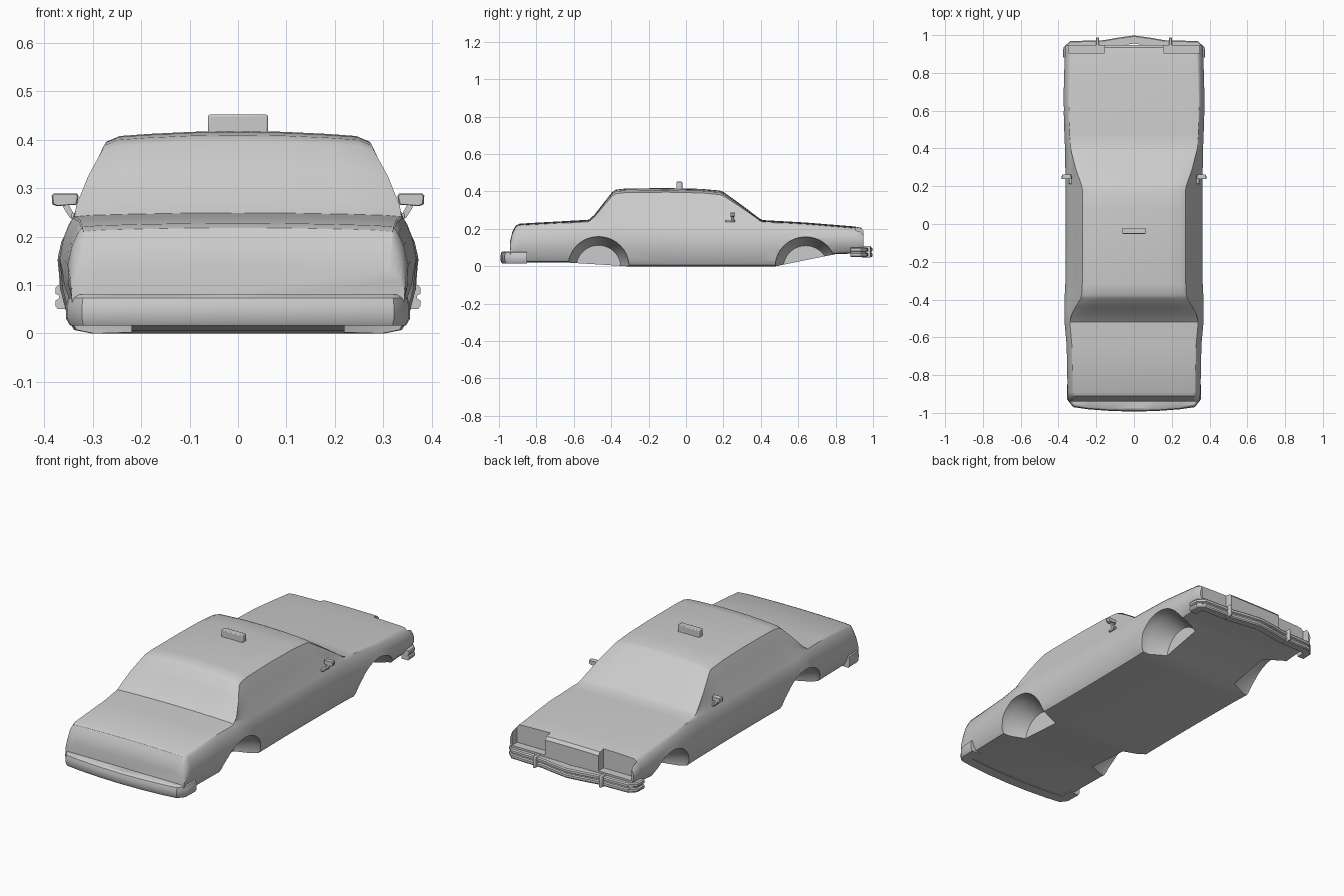
import bpy, bmesh, math
from mathutils import Vector

if "Cube" in bpy.data.objects:
    bpy.data.objects.remove(bpy.data.objects["Cube"])

grey = bpy.data.materials.new("body_grey")
grey.use_nodes = True
grey.diffuse_color = (0.6, 0.6, 0.6, 1)
grey.node_tree.nodes["Principled BSDF"].inputs["Base Color"].default_value = (0.6, 0.6, 0.6, 1)


def activate(ob):
    bpy.ops.object.select_all(action="DESELECT")
    bpy.context.view_layer.objects.active = ob
    ob.select_set(True)


def finish(ob, angle=35):
    activate(ob)
    bpy.ops.object.shade_smooth_by_angle(angle=math.radians(angle))


def loft(name, rings, smooth=True):
    """Skin closed rings of equal length and cap both ends."""
    bm = bmesh.new()
    rows = [[bm.verts.new(p) for p in ring] for ring in rings]
    n = len(rows[0])
    for a, b in zip(rows, rows[1:]):
        for i in range(n):
            j = (i + 1) % n
            bm.faces.new((a[i], a[j], b[j], b[i]))
    bm.faces.new(rows[0])
    bm.faces.new(rows[-1])
    bmesh.ops.recalc_face_normals(bm, faces=bm.faces)
    mesh = bpy.data.meshes.new(name)
    bm.to_mesh(mesh)
    bm.free()
    ob = bpy.data.objects.new(name, mesh)
    bpy.context.collection.objects.link(ob)
    mesh.materials.append(grey)
    if smooth:
        finish(ob)
    return ob


def box(name, lo, hi, bevel=0.0):
    rings = [[(lo[0], y, lo[2]), (hi[0], y, lo[2]), (hi[0], y, hi[2]), (lo[0], y, hi[2])]
             for y in (lo[1], hi[1])]
    ob = loft(name, rings, False)
    if bevel:
        mod = ob.modifiers.new("round", "BEVEL")
        mod.width, mod.segments = bevel, 2
        finish(ob)
    return ob


def cut(target, cutter):
    mod = target.modifiers.new("cut", "BOOLEAN")
    mod.operation, mod.solver, mod.object = "DIFFERENCE", "EXACT", cutter
    activate(target)
    bpy.ops.object.modifier_apply(modifier=mod.name)
    bpy.data.objects.remove(cutter)


# Body shell: cross-sections along the length
def section(y, roof, belt, floor, w):
    rise = roof - belt
    k = min(1, rise / 0.15)
    xr = (w - 0.037) - 0.06 * k ** 1.3
    crown = 0.006 + 0.006 * k
    half = [(xr * f, roof + crown * (1 - f * f)) for f in (0, 0.35, 0.7, 0.92)]
    half += [(xr + 0.007, roof - 0.008 * k - 0.002),
             (xr + (w - 0.03 - xr) * 0.55, belt + rise * 0.55 - 0.003),
             (w - 0.028, belt - 0.005)]
    for f, inset in ((0.92, 0.02), (0.8, 0.009), (0.6, 0), (0.38, 0.002), (0.12, 0.018), (0.03, 0.03), (0, 0.065)):
        half.append((w - inset, floor + f * (belt - floor)))
    return [(x, y, z) for x, z in half] + [(-x, y, z) for x, z in reversed(half[1:])]


stations = [
    (-0.94, 0.13, 0.13, 0.025, 0.345), (-0.928, 0.18, 0.18, 0.02, 0.347),
    (-0.91, 0.212, 0.212, 0.02, 0.35), (-0.89, 0.222, 0.222, 0.02, 0.352),
    (-0.64, 0.236, 0.236, 0.02, 0.357), (-0.52, 0.243, 0.243, 0.013, 0.368),
    (-0.49, 0.268, 0.243, 0.011, 0.37), (-0.44, 0.33, 0.243, 0.008, 0.37),
    (-0.395, 0.385, 0.243, 0.005, 0.368), (-0.375, 0.398, 0.243, 0.004, 0.367),
    (-0.32, 0.404, 0.243, 0, 0.364), (-0.1, 0.406, 0.243, 0, 0.362),
    (0.08, 0.402, 0.243, 0, 0.362), (0.18, 0.393, 0.243, 0, 0.363),
    (0.2, 0.386, 0.243, 0, 0.363), (0.3, 0.317, 0.243, 0, 0.364),
    (0.39, 0.251, 0.243, 0, 0.365), (0.41, 0.241, 0.241, 0, 0.366),
    (0.48, 0.237, 0.237, 0, 0.369), (0.64, 0.228, 0.228, 0.033, 0.374),
    (0.8, 0.215, 0.215, 0.065, 0.37), (0.9, 0.207, 0.207, 0.068, 0.366),
    (0.935, 0.2, 0.2, 0.07, 0.364), (0.948, 0.185, 0.185, 0.075, 0.36)]
body = loft("car_body", [section(*s) for s in stations], False)

# Wheel wells: tapered pockets
for y, z in ((-0.468, -0.008), (0.64, -0.01)):
    for side in (1, -1):
        rings = []
        for x, r in ((0.22, 0.12), (0.32, 0.162), (0.42, 0.172)):
            rings.append([(side * x, y + r * math.cos(a * math.tau / 40),
                           z + r * math.sin(a * math.tau / 40)) for a in range(40)])
        cut(body, loft("well_cutter", rings, False))

# Headlamp recesses either side of the nose
for side in (1, -1):
    a, b = sorted((side * 0.155, side * 0.348))
    cut(body, box("lamp_cutter", (a, 0.905, 0.11), (b, 1.1, 0.3)))
finish(body, 32)


# Wraparound bumpers: a profile swept along a mirrored path
def bumper(name, half_path, profile, facing):
    path = [Vector((-x, y, 0)) for x, y in reversed(half_path[1:])]
    path += [Vector((x, y, 0)) for x, y in half_path]
    rings = []
    for i, p in enumerate(path):
        t = (path[min(i + 1, len(path) - 1)] - path[max(i - 1, 0)]).normalized()
        out = Vector((-t.y, t.x, 0)) * facing
        rings.append([p + out * d + Vector((0, 0, z)) for d, z in profile])
    return loft(name, rings)


bumper("rear_bumper",
       [(0, -0.972), (0.12, -0.969), (0.24, -0.96), (0.315, -0.95), (0.333, -0.925), (0.335, -0.85)],
       [(-0.04, 0.018), (0.012, 0.016), (0.02, 0.03), (0.021, 0.055), (0.016, 0.073), (0.006, 0.08), (-0.04, 0.08)], -1)
bumper("front_bumper",
       [(0, 0.975), (0.08, 0.964), (0.16, 0.95), (0.25, 0.948), (0.335, 0.945), (0.352, 0.928), (0.354, 0.88)],
       [(-0.02, 0.05), (0.018, 0.05), (0.023, 0.056), (0.023, 0.068), (0.016, 0.072),
        (0.016, 0.078), (0.023, 0.082), (0.023, 0.094), (0.018, 0.1), (-0.02, 0.1)], 1)

for side, label in ((1, "left"), (-1, "right")):
    # Bumper guards
    a, b = sorted((side * 0.185, side * 0.2))
    box(label + "_bumper_guard", (a, 0.94, 0.047), (b, 0.988, 0.108), 0.004)
    # Door mirrors: flared head on a bent stalk
    head = []
    for y, s in ((0.238, 0.9), (0.246, 1), (0.262, 0.8)):
        head.append([(side * (0.357 + dx * s), y, 0.276 + dz * s) for dx, dz in
                     ((-0.028, 0.008), (-0.024, 0.013), (0.024, 0.013), (0.028, 0.009),
                      (0.027, -0.009), (0.018, -0.013), (-0.024, -0.01))])
    loft(label + "_mirror", head)
    stalk = [[(side * (x + dx), 0.25 + dy, z) for dx, dy in
              ((-0.007, -0.007), (0.007, -0.007), (0.007, 0.007), (-0.007, 0.007))]
             for x, z in ((0.34, 0.238), (0.348, 0.25), (0.358, 0.268))]
    loft(label + "_mirror_stalk", stalk)
    a, b = sorted((side * 0.325, side * 0.345))
    box(label + "_mirror_base", (a, 0.212, 0.236), (b, 0.262, 0.248), 0.003)

# Roof sign
box("roof_sign", (-0.062, -0.052, 0.405), (0.062, -0.02, 0.452), 0.004)
